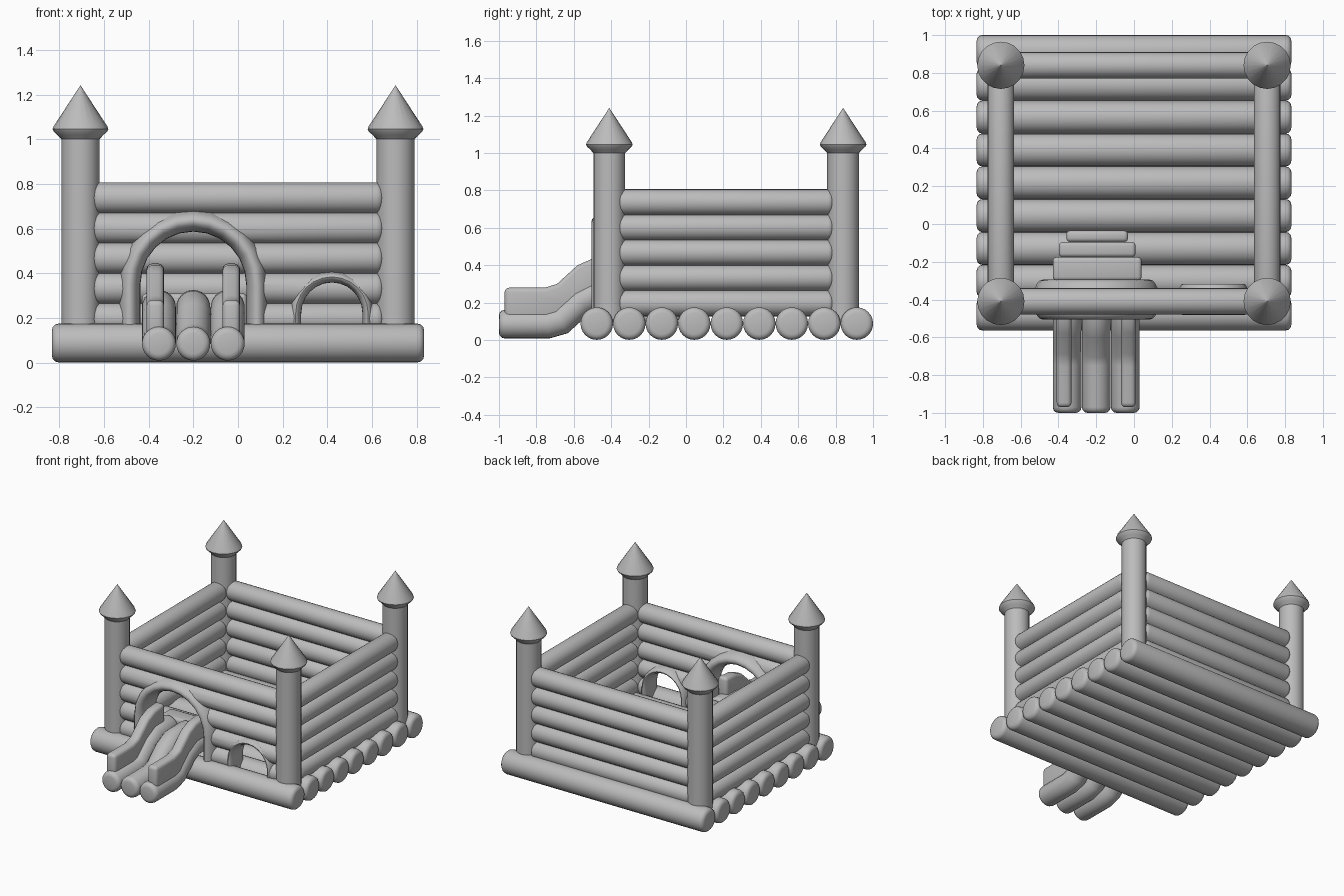
import bpy, bmesh, math
from mathutils import Vector

if "Cube" in bpy.data.objects:
    bpy.data.objects.remove(bpy.data.objects["Cube"], do_unlink=True)

vinyl = bpy.data.materials.new("grey_vinyl")
vinyl.use_nodes = True
GREY = (0.5, 0.5, 0.5, 1)
vinyl.diffuse_color = GREY
vinyl.node_tree.nodes["Principled BSDF"].inputs["Base Color"].default_value = GREY


def finish(name, bm, smooth=True):
    bmesh.ops.recalc_face_normals(bm, faces=bm.faces)
    mesh = bpy.data.meshes.new(name)
    bm.to_mesh(mesh)
    bm.free()
    mesh.materials.append(vinyl)
    obj = bpy.data.objects.new(name, mesh)
    bpy.context.collection.objects.link(obj)
    if smooth:
        smooth_shade(obj)
    return obj


def activate(obj):
    bpy.ops.object.select_all(action='DESELECT')
    obj.select_set(True)
    bpy.context.view_layer.objects.active = obj


def smooth_shade(obj):
    activate(obj)
    bpy.ops.object.shade_smooth_by_angle(angle=math.radians(40))


def sweep(name, path, scales, across, wide, deep, sides=24):
    """Sweep an ellipse along a planar path; across is the plane's normal."""
    bm = bmesh.new()
    pts = [Vector(p) for p in path]
    b = Vector(across)
    rings = []
    for i, p in enumerate(pts):
        before = (p - pts[max(i - 1, 0)]).normalized()
        after = (pts[min(i + 1, len(pts) - 1)] - p).normalized()
        t = (before + after).normalized()
        n = b.cross(t) / max(t.dot(after if after.length else before), 0.5)
        ring = []
        for k in range(sides):
            a = math.tau * k / sides
            ring.append(bm.verts.new(p + scales[i] * (n * wide * math.cos(a) + b * deep * math.sin(a))))
        rings.append(ring)
    for r0, r1 in zip(rings, rings[1:]):
        for k in range(sides):
            j = (k + 1) % sides
            bm.faces.new((r0[k], r0[j], r1[j], r1[k]))
    bm.faces.new(rings[0])
    bm.faces.new(rings[-1])
    return finish(name, bm)


def tube(name, path, r, across, soft=0.03):
    """Inflated tube with softly rounded ends."""
    pts = [Vector(p) for p in path]
    start = (pts[1] - pts[0]).normalized()
    end = (pts[-2] - pts[-1]).normalized()
    arc = [math.radians(a) for a in (0, 30, 60, 90)]
    offs = [(soft * (1 - math.sin(a)), 1 - soft / r * (1 - math.cos(a))) for a in reversed(arc)]
    offs = [(soft * (1 - math.cos(a)), 1 - soft / r * (1 - math.sin(a))) for a in arc]
    head = [(pts[0] + start * d, s) for d, s in offs]
    tail = [(pts[-1] + end * d, s) for d, s in reversed(offs)]
    rings = head + [(p, 1) for p in pts[1:-1]] + tail
    return sweep(name, [p for p, s in rings], [s for p, s in rings], across, r, r)


def prism(name, outline, axis, low, high, soft=0.0):
    """Extrude a 2D outline along x (yz outline) or y (xz outline)."""
    bm = bmesh.new()

    def place(u, v, w):
        return (w, u, v) if axis == 'x' else (u, w, v)
    a = [bm.verts.new(place(u, v, low)) for u, v in outline]
    c = [bm.verts.new(place(u, v, high)) for u, v in outline]
    bm.faces.new(a)
    bm.faces.new(c)
    for i in range(len(a)):
        j = (i + 1) % len(a)
        bm.faces.new((a[i], a[j], c[j], c[i]))
    obj = finish(name, bm, smooth=False)
    if soft:
        bevel = obj.modifiers.new("soft_edges", 'BEVEL')
        bevel.width, bevel.segments = soft, 3
        activate(obj)
        bpy.ops.object.modifier_apply(modifier=bevel.name)
        smooth_shade(obj)
    return obj


def arch_line(cx, half, spring, foot, steps=12):
    curve = [(cx - half * math.cos(math.pi * i / steps), spring + half * math.sin(math.pi * i / steps))
             for i in range(steps + 1)]
    return [(cx - half, foot)] + curve + [(cx + half, foot)]


FRONT, BACK, SIDE = -0.41, 0.84, 0.705

# Floor of nine tubes
for i in range(9):
    y = -0.477 + i * 0.1738
    tube(f"floor_tube_{i + 1}", [(-0.833, y, 0.088), (0.833, y, 0.088)], 0.087, (0, 0, 1))

# Corner towers with pointed caps
profile = [(0.08, 0.085), (1.0, 0.085), (1.018, 0.102), (1.035, 0.12), (1.045, 0.125),
           (1.058, 0.12), (1.24, 0.001)]
for yname, y in (("front", FRONT), ("back", BACK)):
    for xname, x in (("right", -SIDE), ("left", SIDE)):
        sweep(f"{yname}_{xname}_tower", [(x, y, z) for z, r in profile],
              [r for z, r in profile], (0, 1, 0), 1, 1, 20)

# Walls of five stacked tubes
front_tubes = []
for i in range(5):
    z = 0.197 + i * 0.135
    for name, x in (("right", -SIDE), ("left", SIDE)):
        tube(f"{name}_wall_tube_{i + 1}", [(x, -0.365, z), (x, 0.79, z)], 0.07, (0, 0, 1))
    tube(f"back_wall_tube_{i + 1}", [(-0.65, BACK, z), (0.65, BACK, z)], 0.07, (0, 0, 1))
    front_tubes.append(tube(f"front_wall_tube_{i + 1}", [(-0.65, FRONT, z), (0.65, FRONT, z)],
                            0.07, (0, 0, 1)))

# Doorways: arch frames, with the front wall cut away inside them
doors = [("slide_arch", -0.2, 0.285, 0.35, 0.048, 0.105),
         ("entry_arch", 0.42, 0.162, 0.222, 0.025, 0.083)]
for name, cx, half, spring, thick, depth in doors:
    line = arch_line(cx, half, spring, 0.1)
    sweep(name, [(x, FRONT + 0.01, z) for x, z in line], [1] * len(line), (0, 1, 0), thick, depth, 20)
    cutter = prism(name + "_cutter", line, 'y', FRONT - 0.2, FRONT + 0.2)
    cutter.hide_render = True
    for obj in front_tubes:
        cut = obj.modifiers.new("doorway", 'BOOLEAN')
        cut.operation, cut.solver, cut.object = 'DIFFERENCE', 'EXACT', cutter
        activate(obj)
        bpy.ops.object.modifier_apply(modifier=cut.name)
    bpy.data.objects.remove(cutter, do_unlink=True)

# Slide bed of three bent tubes
bed = [(-1.0, 0.085), (-0.74, 0.085), (-0.67, 0.105), (-0.56, 0.205), (-0.48, 0.245), (-0.29, 0.25)]
for i in range(3):
    x = -0.354 + i * 0.154
    tube(f"slide_tube_{i + 1}", [(x, y, z) for y, z in bed], 0.076, (1, 0, 0))

# Slide side rails
rail = [(-0.97, 0.1), (-0.97, 0.28), (-0.755, 0.28), (-0.69, 0.3), (-0.58, 0.4), (-0.5, 0.435),
        (-0.38, 0.445), (-0.38, 0.25), (-0.5, 0.23), (-0.57, 0.18), (-0.67, 0.1)]
for name, x in (("right", -0.37), ("left", -0.03)):
    prism(f"slide_{name}_rail", rail, 'x', x - 0.039, x + 0.039, 0.024)

# Inner steps up to the slide
steps = [(-0.3, -0.175, 0.235, 0.31), (-0.175, -0.095, 0.203, 0.265), (-0.095, -0.035, 0.163, 0.22)]
for i, (y0, y1, half, top) in enumerate(steps):
    prism(f"step_{i + 1}", [(y0, 0.1), (y1, 0.1), (y1, top), (y0, top)], 'x',
          -0.195 - half, -0.195 + half, 0.02)
